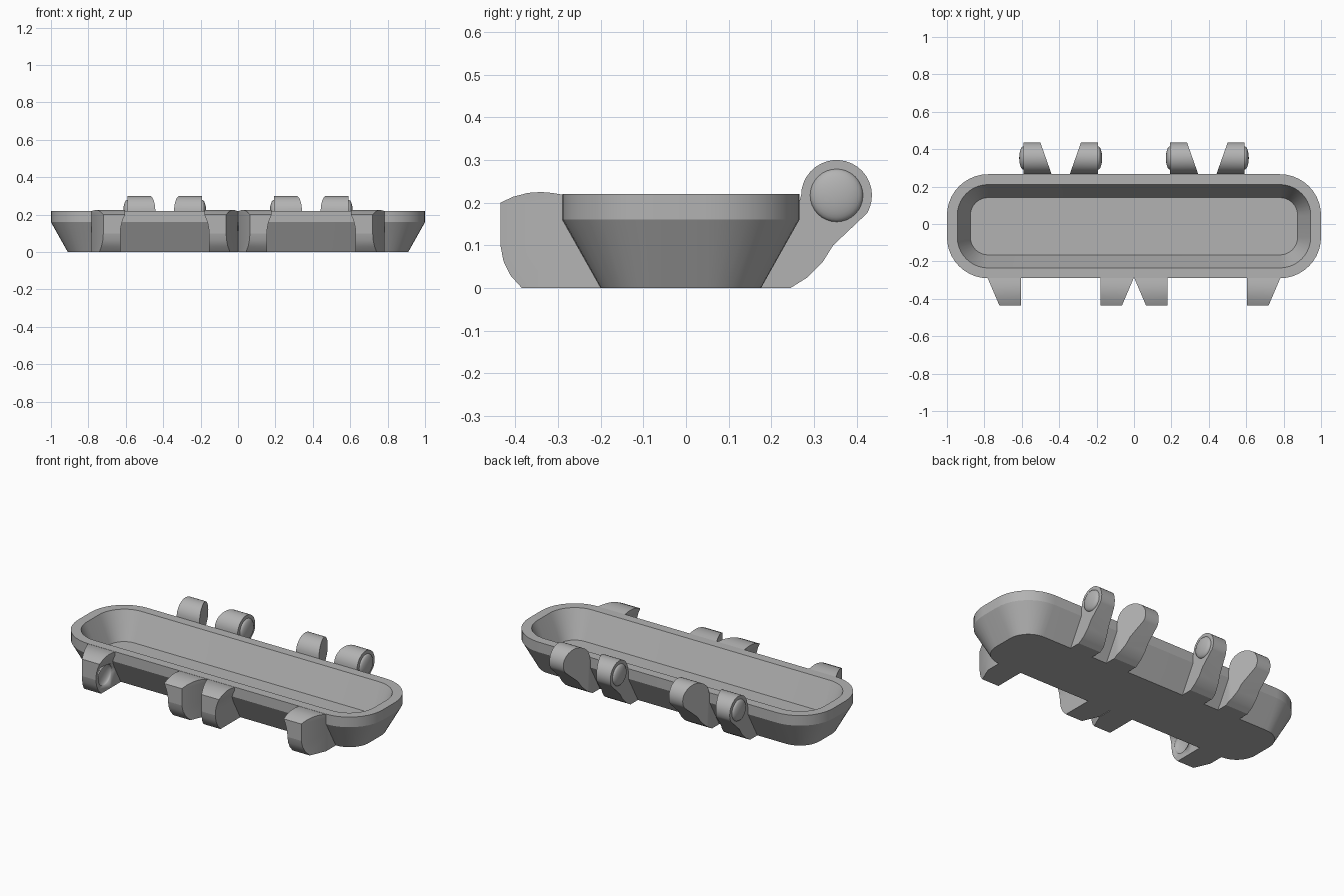
import bpy, bmesh, math
from mathutils import Vector

cube = bpy.data.objects.get("Cube")
if cube:
    bpy.data.objects.remove(cube, do_unlink=True)

GREY = (0.45, 0.45, 0.45, 1)
grey = bpy.data.materials.new("plain grey")
grey.use_nodes = True
grey.diffuse_color = GREY
grey.node_tree.nodes["Principled BSDF"].inputs["Base Color"].default_value = GREY


def finish(bm, name, smooth=True):
    bmesh.ops.recalc_face_normals(bm, faces=bm.faces)
    mesh = bpy.data.meshes.new(name)
    bm.to_mesh(mesh)
    bm.free()
    mesh.materials.append(grey)
    obj = bpy.data.objects.new(name, mesh)
    bpy.context.collection.objects.link(obj)
    if smooth:
        bpy.ops.object.select_all(action="DESELECT")
        obj.select_set(True)
        bpy.context.view_layer.objects.active = obj
        bpy.ops.object.shade_smooth_by_angle(angle=math.radians(28))
    return obj


def rounded_ring(bm, inset, z, steps=10):
    """Rounded rectangle loop, shrunk evenly by inset."""
    radius = 0.22 - inset
    ring = []
    for corner, (sx, sy) in enumerate([(1, 1), (-1, 1), (-1, -1), (1, -1)]):
        for i in range(steps + 1):
            a = math.pi / 2 * (corner + i / steps)
            ring.append(bm.verts.new((sx * 0.78 + radius * math.cos(a),
                                      sy * 0.058 - 0.012 + radius * math.sin(a), z)))
    return ring


# Tray: outer wall, rim and hollow
bm = bmesh.new()
rings = [rounded_ring(bm, i, z) for i, z in
         [(0.09, 0), (0, 0.16), (0, 0.22), (0.055, 0.22), (0.125, 0.06)]]
for low, high in zip(rings, rings[1:]):
    for k in range(len(low)):
        n = (k + 1) % len(low)
        bm.faces.new((low[k], low[n], high[n], high[k]))
bm.faces.new(rings[0])
bm.faces.new(rings[-1])
finish(bm, "tray")


def arc(cy, cz, radius, start, end, steps):
    angles = [math.radians(start + (end - start) * i / steps) for i in range(steps + 1)]
    return [(cy + radius * math.cos(a), cz + radius * math.sin(a)) for a in angles]


def lug(name, profile, y_cut, z_cuts, inner, outer, middle, side):
    """Extruded side profile whose two flanks follow inner(y, z) and outer(y, z)."""
    bm = bmesh.new()
    face = bm.faces.new([bm.verts.new((0, y, z)) for y, z in profile])
    out = bmesh.ops.extrude_face_region(bm, geom=[face])
    for v in out["geom"]:
        if isinstance(v, bmesh.types.BMVert):
            v.co.x = 1
    planes = [((0, y_cut, 0), (0, 1, 0))] + [((0, 0, z), (0, 0, 1)) for z in z_cuts]
    for co, no in planes:
        bmesh.ops.bisect_plane(bm, geom=bm.verts[:] + bm.edges[:] + bm.faces[:],
                               plane_co=co, plane_no=no)
    for v in bm.verts:
        flank = outer if v.co.x > 0.5 else inner
        v.co.x = middle + side * flank(v.co.y, v.co.z)
    return finish(bm, name)


def ball(name, centre, radius, squash=1, smooth=True):
    bm = bmesh.new()
    bmesh.ops.create_uvsphere(bm, u_segments=32, v_segments=16, radius=radius)
    for v in bm.verts:
        v.co = Vector((v.co.z * squash, v.co.x, v.co.y)) + Vector(centre)
    return finish(bm, name, smooth)


# Side profiles as (y, z)
PIN = (0.353, 0.217)
rear_profile = ([(0.16, 0), (0.245, 0), (0.285, 0.025), (0.32, 0.06), (0.345, 0.1)]
                + arc(*PIN, 0.083, -30, 180, 20) + [(0.255, 0.17)])
front_profile = [(-0.18, 0), (-0.385, 0), (-0.412, 0.03), (-0.428, 0.063), (-0.435, 0.1),
                 (-0.435, 0.2), (-0.405, 0.214), (-0.37, 0.223), (-0.34, 0.225),
                 (-0.315, 0.223), (-0.285, 0.218), (-0.26, 0.2)]


def rear_inner(y, z):
    return 0.05 + 0.06 * max(0, (y - 0.27) / 0.17)


def rear_outer(y, z):
    return 0.2


def front_inner(y, z):
    t = min(1, max(0, (z - 0.1) / 0.1))
    return 0.237 - 0.025 * t * t


def front_outer(y, z):
    return 0.39 - 0.062 * max(0, (-0.29 - y) / 0.145)


# Two hinge pairs, each mirrored about its own middle
for pair, middle in (("right", -0.392), ("left", 0.392)):
    for end, side in (("right", -1), ("left", 1)):
        tag = f"{pair}_pair_{end}"
        lug(f"rear_lug_{tag}", rear_profile, 0.27, [], rear_inner, rear_outer, middle, side)
        ball(f"hinge_pip_{tag}", (middle + side * 0.2, *PIN), 0.062, 0.35)
        socket = lug(f"front_lug_{tag}", front_profile, -0.29,
                     [0.1, 0.125, 0.15, 0.175, 0.2], front_inner, front_outer, middle, side)
        cutter = ball(f"socket_cutter_{tag}", (middle + side * 0.237, -0.35, 0.1), 0.062, 0.4)
        cutter.hide_render = True
        cutter.hide_viewport = True
        cut = socket.modifiers.new("socket dimple", "BOOLEAN")
        cut.operation = "DIFFERENCE"
        cut.object = cutter
        cut.solver = "EXACT"
